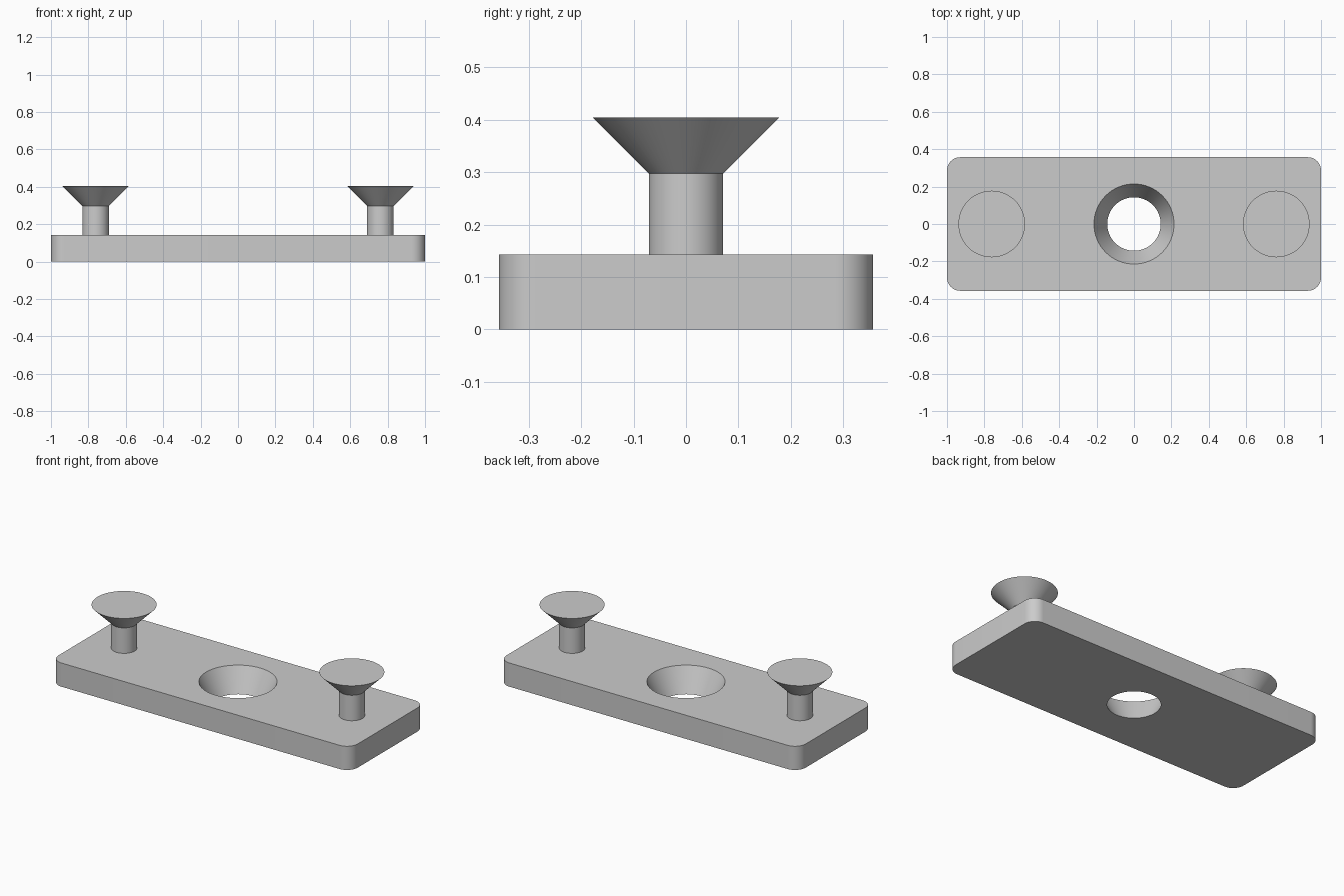
import bpy, bmesh, math

PLATE_TOP = 0.143
CORNER = 0.071

cube = bpy.data.objects.get("Cube")
if cube:
    bpy.data.objects.remove(cube, do_unlink=True)

# Single grey finish
grey = bpy.data.materials.new("grey metal")
grey.use_nodes = True
grey.diffuse_color = (0.6, 0.6, 0.6, 1)
grey.node_tree.nodes["Principled BSDF"].inputs["Base Color"].default_value = (0.6, 0.6, 0.6, 1)


def finish(name, bm):
    """Turn a bmesh into a grey object with smooth curves and crisp edges."""
    bmesh.ops.recalc_face_normals(bm, faces=bm.faces)
    mesh = bpy.data.meshes.new(name)
    bm.to_mesh(mesh)
    bm.free()
    obj = bpy.data.objects.new(name, mesh)
    bpy.context.collection.objects.link(obj)
    mesh.materials.append(grey)
    bpy.ops.object.select_all(action="DESELECT")
    obj.select_set(True)
    bpy.context.view_layer.objects.active = obj
    bpy.ops.object.shade_smooth_by_angle(angle=math.radians(25))
    return obj


def ring(bm, radius, z, x=0, count=64):
    steps = [math.tau * i / count for i in range(count)]
    return [bm.verts.new((x + radius * math.cos(a), radius * math.sin(a), z)) for a in steps]


def rounded_outline(bm, half_x, half_y, z, steps=12):
    verts = []
    for quarter, (sx, sy) in enumerate([(1, 1), (-1, 1), (-1, -1), (1, -1)]):
        for i in range(steps + 1):
            a = math.pi / 2 * (quarter + i / steps)
            verts.append(bm.verts.new((sx * (half_x - CORNER) + CORNER * math.cos(a),
                                       sy * (half_y - CORNER) + CORNER * math.sin(a), z)))
    return verts


def loop_edges(bm, verts):
    return [bm.edges.new((v, verts[i - 1])) for i, v in enumerate(verts)]


def bridge(bm, lower, upper):
    for i in range(len(lower)):
        bm.faces.new((lower[i - 1], lower[i], upper[i], upper[i - 1]))


# Base plate with rounded corners and a tapered central hole
bm = bmesh.new()
outer, inner = [], []
for z, hole_radius in ((0, 0.143), (PLATE_TOP, 0.214)):
    outer.append(rounded_outline(bm, 1, 0.357, z))
    inner.append(ring(bm, hole_radius, z))
    edges = loop_edges(bm, outer[-1]) + loop_edges(bm, inner[-1])
    bmesh.ops.triangle_fill(bm, edges=edges, use_beauty=True, use_dissolve=False)
bridge(bm, *outer)
bridge(bm, *inner)
finish("base_plate", bm)

# Mushroom studs: straight shaft flaring into a flat-topped conical head
for name, x in (("left_stud", 0.761), ("right_stud", -0.761)):
    bm = bmesh.new()
    profile = ((0.071, PLATE_TOP), (0.071, 0.297), (0.178, 0.404))
    rings = [ring(bm, r, z, x) for r, z in profile]
    for lower, upper in zip(rings, rings[1:]):
        bridge(bm, lower, upper)
    bm.faces.new(rings[0])
    bm.faces.new(rings[-1])
    finish(name, bm)
